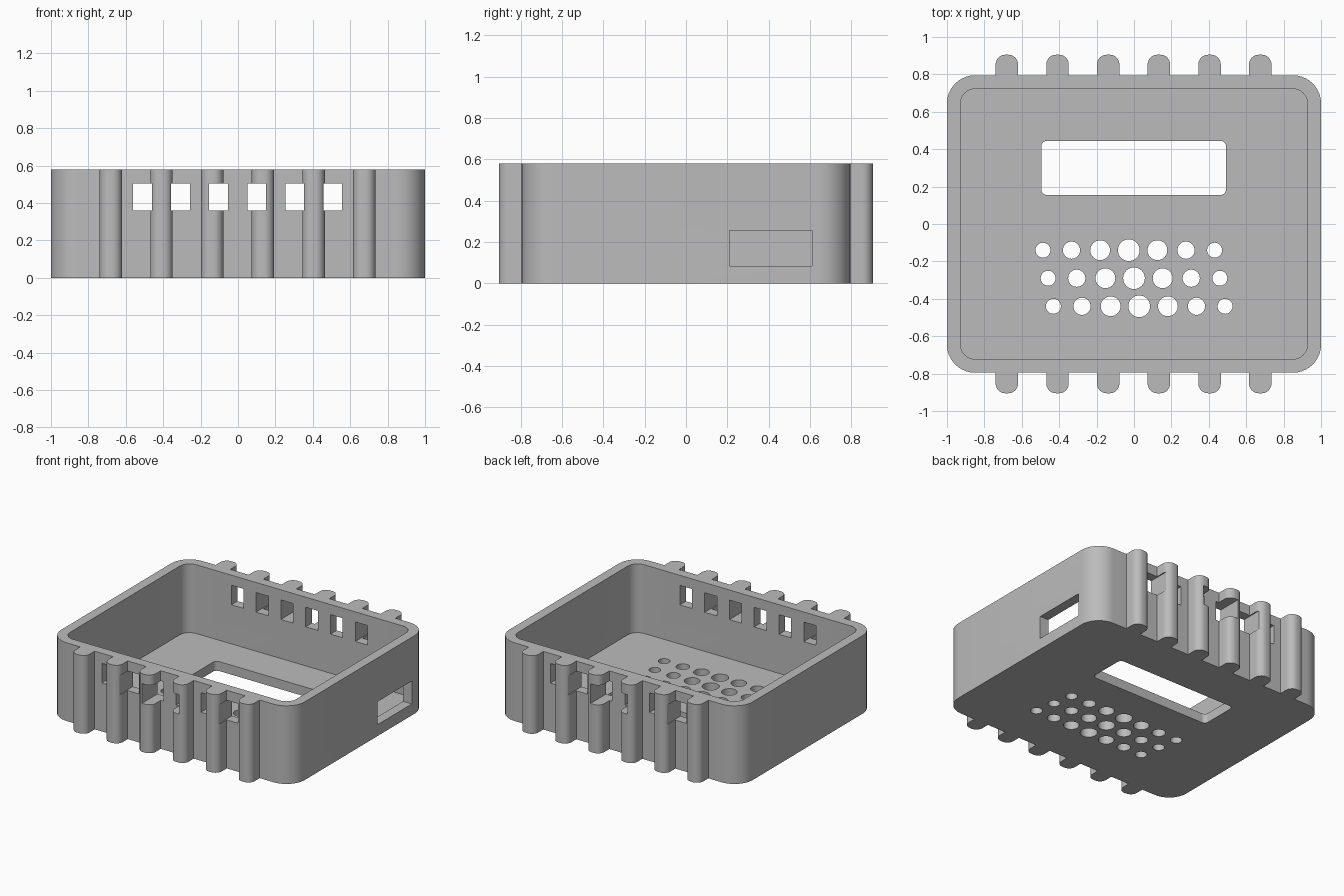
import bpy, bmesh, math
from mathutils import Vector

if "Cube" in bpy.data.objects:
    bpy.data.objects.remove(bpy.data.objects["Cube"])

HEIGHT, FLOOR = 0.58, 0.07

grey = bpy.data.materials.new("grey plastic")
grey.use_nodes = True
colour = (0.5, 0.5, 0.5, 1)
grey.diffuse_color = colour
grey.node_tree.nodes["Principled BSDF"].inputs["Base Color"].default_value = colour


def fillet(corners, steps=10):
    """Round the square corners (x, y, radius) of a closed outline."""
    points = []
    for i, (x, y, r) in enumerate(corners):
        p = Vector((x, y))
        if r == 0:
            points.append(p)
            continue
        before = (Vector(corners[i - 1][:2]) - p).normalized()
        after = (Vector(corners[(i + 1) % len(corners)][:2]) - p).normalized()
        centre = p + r * (before + after)
        for k in range(steps + 1):
            a = math.pi / 2 * k / steps
            points.append(centre - r * (after * math.cos(a) + before * math.sin(a)))
    return points


def rectangle(x0, x1, y0, y1, r=0):
    return fillet([(x0, y0, r), (x1, y0, r), (x1, y1, r), (x0, y1, r)])


def circle(x, y, r, sides=32):
    turns = [math.tau * k / sides for k in range(sides)]
    return [Vector((x + r * math.cos(a), y + r * math.sin(a))) for a in turns]


def extrude(name, outlines, z0, z1):
    """Make one object from closed outlines raised from z0 to z1."""
    bm = bmesh.new()
    for outline in outlines:
        face = bm.faces.new([bm.verts.new((p.x, p.y, z0)) for p in outline])
        top = bmesh.ops.extrude_face_region(bm, geom=[face])["geom"]
        verts = [v for v in top if isinstance(v, bmesh.types.BMVert)]
        bmesh.ops.translate(bm, verts=verts, vec=(0, 0, z1 - z0))
    bmesh.ops.recalc_face_normals(bm, faces=bm.faces)
    mesh = bpy.data.meshes.new(name)
    bm.to_mesh(mesh)
    bm.free()
    mesh.materials.append(grey)
    obj = bpy.data.objects.new(name, mesh)
    bpy.context.collection.objects.link(obj)
    return obj


# Outer outline: rounded rectangle with six grip ribs on the front and back
WIDTH, DEPTH, RIB_OUT, RIB_HALF = 1.0, 0.795, 0.905, 0.06
rib_centres = [-0.68 + 0.271 * i for i in range(6)]


def ribbed_side(side):
    corners = []
    for c in rib_centres:
        corners += [(c - RIB_HALF, side * DEPTH, 0), (c - RIB_HALF, side * RIB_OUT, 0.052),
                    (c + RIB_HALF, side * RIB_OUT, 0.052), (c + RIB_HALF, side * DEPTH, 0)]
    return corners if side < 0 else corners[::-1]


outline = [(-WIDTH, -DEPTH, 0.15)] + ribbed_side(-1) + [(WIDTH, -DEPTH, 0.15),
          (WIDTH, DEPTH, 0.15)] + ribbed_side(1) + [(-WIDTH, DEPTH, 0.15)]
case = extrude("case_shell", [fillet(outline)], 0, HEIGHT)

# Cavity, display opening and side port
cavity = extrude("cavity_cutter", [rectangle(-0.928, 0.928, -0.723, 0.723, 0.08)], FLOOR, 1)
display = extrude("display_cutter", [rectangle(-0.495, 0.492, 0.155, 0.445, 0.03)], -0.1, 0.3)
port = extrude("port_cutter", [rectangle(0.8, 1.1, 0.21, 0.61)], 0.085, 0.255)

# Speaker holes: three staggered rows, largest in the middle
radii = [0.058, 0.053, 0.046, 0.04]
holes = [circle(0.028 * (row - 1) + 0.153 * i, -0.14 - 0.15 * row, radii[abs(i)])
         for row in range(3) for i in range(-3, 4)]
speaker = extrude("speaker_cutter", holes, -0.1, 0.3)

# Vent windows through the front and back walls and the ribs
vents = []
for side in (-1, 1):
    y0, y1 = sorted((side * 0.65, side * 1.0))
    for i in range(6):
        x = -0.511 + 0.2035 * i
        vents.append(rectangle(x - 0.05, x + 0.05, y0, y1))
vent = extrude("vent_cutter", vents, 0.36, 0.505)

# Cut everything out of the shell
cutters = [cavity, display, port, speaker, vent]
for cutter in cutters:
    cutter.hide_render = True
    mod = case.modifiers.new(cutter.name, "BOOLEAN")
    mod.operation, mod.solver, mod.object = "DIFFERENCE", "EXACT", cutter

bpy.context.view_layer.update()
evaluated = case.evaluated_get(bpy.context.evaluated_depsgraph_get())
finished = bpy.data.meshes.new_from_object(evaluated)
case.modifiers.clear()
case.data = finished
for cutter in cutters:
    bpy.data.objects.remove(cutter)

# Smooth rounded corners, keep the edges crisp
bpy.ops.object.select_all(action="DESELECT")
case.select_set(True)
bpy.context.view_layer.objects.active = case
bpy.ops.object.shade_smooth_by_angle(angle=math.radians(30))
